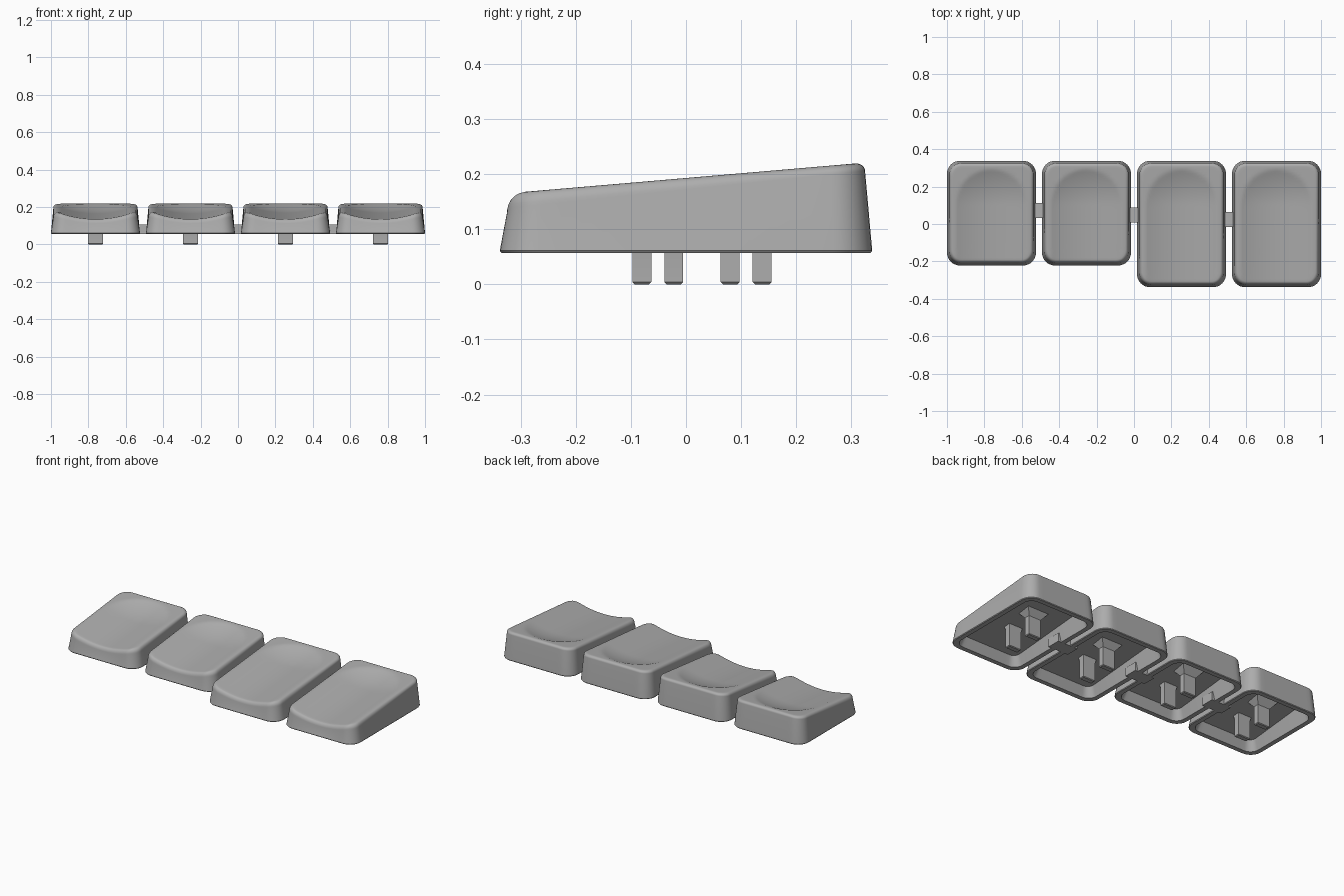
import bpy, bmesh
from math import sin, cos, pi, hypot

if "Cube" in bpy.data.objects:
    bpy.data.objects.remove(bpy.data.objects["Cube"])

grey = bpy.data.materials.new("plain_grey")
grey.use_nodes = True
colour = (0.42, 0.42, 0.42, 1)
grey.diffuse_color = colour
grey.node_tree.nodes["Principled BSDF"].inputs["Base Color"].default_value = colour

BASE = 0.057          # height of the cap's bottom rim
HALF_W = 0.238        # half width of a cap
PITCH = 0.508
BACK = 0.338


def finish(bm, name, loc):
    bmesh.ops.recalc_face_normals(bm, faces=bm.faces)
    mesh = bpy.data.meshes.new(name)
    bm.to_mesh(mesh)
    bm.free()
    mesh.materials.append(grey)
    ob = bpy.data.objects.new(name, mesh)
    ob.location = loc
    bpy.context.collection.objects.link(ob)
    bpy.ops.object.select_all(action='DESELECT')
    ob.select_set(True)
    bpy.context.view_layer.objects.active = ob
    bpy.ops.object.shade_smooth_by_angle(angle=0.6)
    return ob


def rounded_rect(hx, hy, r, arc=8, side=14):
    """Outline points, with subdivided straight sides."""
    corners = []
    for k, (sx, sy) in enumerate([(1, 1), (-1, 1), (-1, -1), (1, -1)]):
        corners.append([(sx * (hx - r) + r * cos((k + i / arc) * pi / 2),
                         sy * (hy - r) + r * sin((k + i / arc) * pi / 2))
                        for i in range(arc + 1)])
    pts = []
    for k in range(4):
        pts += corners[k]
        (ax, ay), (bx, by) = corners[k][-1], corners[(k + 1) % 4][0]
        pts += [(ax + (bx - ax) * i / side, ay + (by - ay) * i / side)
                for i in range(1, side)]
    return pts


def make_cap(name, x, y, hy):
    def t(v):
        return (v + hy) / (2 * hy)

    def plane(v):
        return 0.164 + 0.058 * t(v)

    def top(u, v):
        # sloping top with a finger scoop that is round at the back, open in front
        reach = hypot(u, max(0, v - (hy - 0.235))) / 0.19
        return plane(v) - 0.032 * max(0, 1 - reach * reach)

    bm = bmesh.new()
    rings = []

    def ring(inset, height, scale=1):
        pts = rounded_rect((HALF_W - inset) * scale, (hy - inset) * scale,
                           max(0.07 - inset * 0.6, 0.02) * scale)
        rings.append([bm.verts.new((u, v, height(u, v))) for u, v in pts])

    # hollow underside, rim and tapered wall
    ring(0.052, lambda u, v: plane(v) - 0.056)
    ring(0.03, lambda u, v: BASE)
    ring(0.003, lambda u, v: BASE)
    ring(0, lambda u, v: BASE + 0.004)
    # rounded top edge, softer at the front
    steps = 6
    for i in range(steps + 1):
        a = i / steps * pi / 2
        ring(0.013 + 0.018 * (1 - cos(a)),
             lambda u, v: top(u, v) - (0.027 - 0.012 * t(v)) * (1 - sin(a)))
    # dished top, closing toward the middle
    count = 24
    for i in range(1, count):
        ring(0.031, top, 1 - i / count)

    for a, b in zip(rings, rings[1:]):
        n = len(a)
        for i in range(n):
            j = (i + 1) % n
            bm.faces.new((a[i], a[j], b[j], b[i]))
    bm.faces.new(rings[0])
    bm.faces.new(rings[-1])
    finish(bm, name, (x, y, 0))


def make_stem(name, x, y, flare):
    # slim rectangular leg with a softened tip and a spreading root
    hx, hy = 0.04, 0.017
    bm = bmesh.new()
    rows = []
    for z, grow in [(0, -0.004), (0.004, 0), (0.112, 0), (0.15, flare)]:
        rows.append([bm.verts.new((sx * (hx + grow), sy * (hy + grow), z))
                     for sx, sy in [(1, 1), (-1, 1), (-1, -1), (1, -1)]])
    for a, b in zip(rows, rows[1:]):
        for i in range(4):
            j = (i + 1) % 4
            bm.faces.new((a[i], a[j], b[j], b[i]))
    bm.faces.new(rows[0])
    bm.faces.new(rows[-1])
    finish(bm, name, (x, y, 0))


def make_link(name, x, y):
    bm = bmesh.new()
    bmesh.ops.create_cube(bm, size=1)
    bmesh.ops.scale(bm, vec=(0.13, 0.08, 0.05), verts=bm.verts)
    finish(bm, name, (x, y, BASE + 0.025))


# two short keys on the right, two long keys on the left
labels = ["outer_right", "inner_right", "inner_left", "outer_left"]
for k, label in enumerate(labels):
    half = 0.28 if k < 2 else BACK
    cx, cy = (k - 1.5) * PITCH, BACK - half
    make_cap(label + "_cap", cx, cy, half)
    make_stem(label + "_front_stem", cx, cy - 0.08, 0.008)
    make_stem(label + "_back_stem", cx, cy + 0.08, 0.03)

# small bars joining neighbouring keys
for k, y in enumerate([0.071, 0.048, 0.024]):
    make_link("joining_bar_%d" % (k + 1), (k - 1) * PITCH, y)
